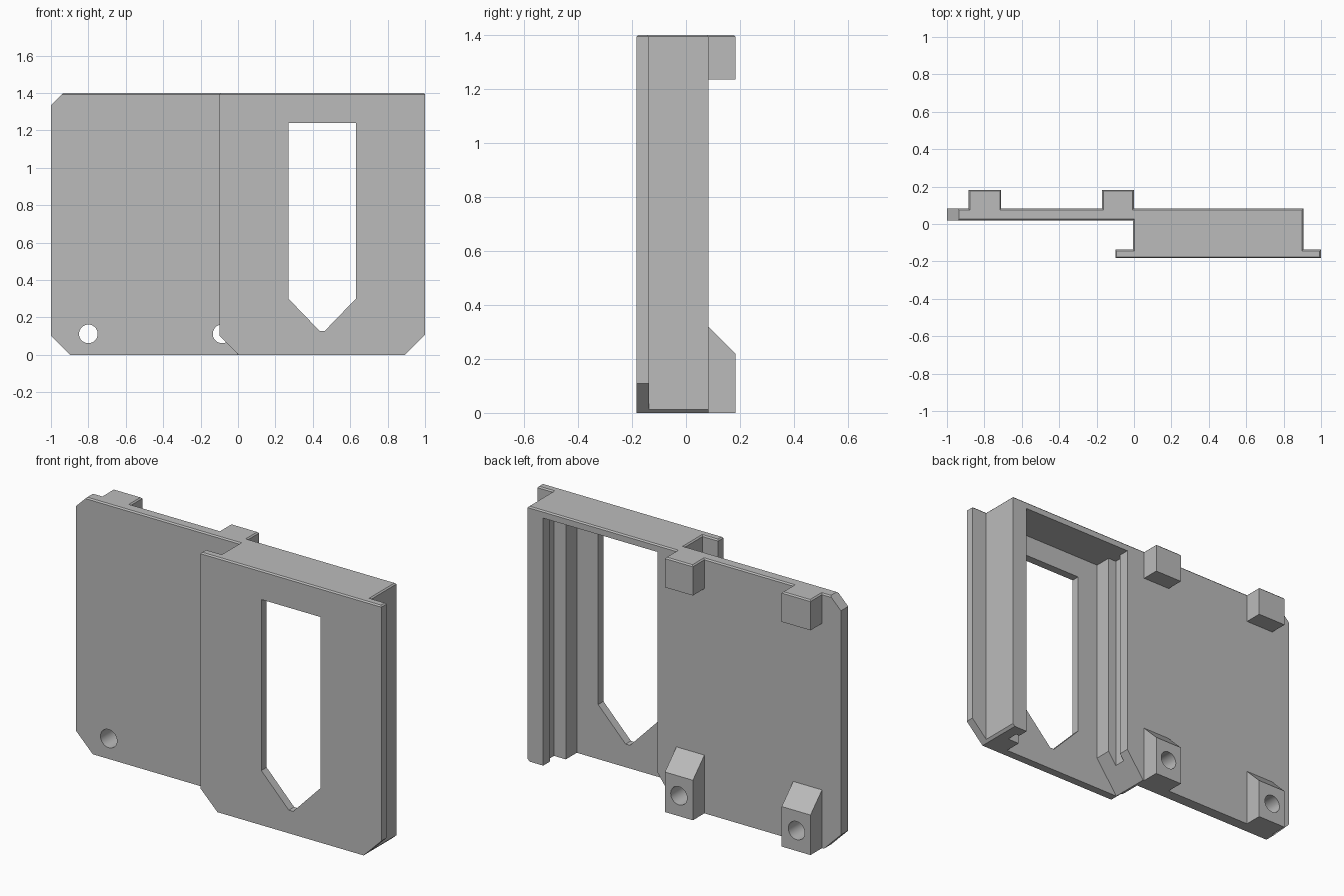
import bpy, bmesh, math
from mathutils import Vector

if "Cube" in bpy.data.objects:
    bpy.data.objects.remove(bpy.data.objects["Cube"], do_unlink=True)

grey = bpy.data.materials.new("plain_grey")
grey.use_nodes = True
grey.diffuse_color = (0.5, 0.5, 0.5, 1)
grey.node_tree.nodes["Principled BSDF"].inputs["Base Color"].default_value = (0.5, 0.5, 0.5, 1)

# axis -> where the two profile coordinates and the extrusion go
PLACE = {"x": lambda a, b, d: (d, a, b),
         "y": lambda a, b, d: (a, d, b),
         "z": lambda a, b, d: (a, b, d)}


def prism(name, axis, profile, start, end):
    """Extrude a flat profile along an axis."""
    place = PLACE[axis]
    bm = bmesh.new()
    face = bm.faces.new([bm.verts.new(place(a, b, start)) for a, b in profile])
    ext = bmesh.ops.extrude_face_region(bm, geom=[face])
    shift = Vector(place(0, 0, end - start))
    bmesh.ops.translate(bm, vec=shift, verts=[g for g in ext["geom"] if isinstance(g, bmesh.types.BMVert)])
    bmesh.ops.recalc_face_normals(bm, faces=bm.faces)
    mesh = bpy.data.meshes.new(name)
    bm.to_mesh(mesh)
    bm.free()
    mesh.materials.append(grey)
    obj = bpy.data.objects.new(name, mesh)
    bpy.context.collection.objects.link(obj)
    return obj


def rect(a0, a1, b0, b1):
    return [(a0, b0), (a1, b0), (a1, b1), (a0, b1)]


def combine(target, tool, operation):
    """Apply a boolean and discard the tool."""
    mod = target.modifiers.new(operation, "BOOLEAN")
    mod.operation, mod.solver, mod.object = operation, "EXACT", tool
    bpy.context.view_layer.objects.active = target
    bpy.ops.object.modifier_apply(modifier=mod.name)
    bpy.data.objects.remove(tool, do_unlink=True)


TOP, BACK, FRONT, FLOOR = 1.4, 0.083, -0.183, -0.137
LIP, LEDGE = 0.022, -0.042

# Cross-section: front plate with flanges, grooved side walls, side plate
section = [(-0.1, FRONT), (1, FRONT), (1, FLOOR), (0.905, FLOOR), (0.905, BACK),
           (0.81, BACK), (0.81, LIP), (0.832, LIP), (0.832, LEDGE), (0.76, LEDGE), (0.76, FLOOR),
           (0.14, FLOOR), (0.14, LEDGE), (0.09, LEDGE), (0.09, LIP), (0.115, LIP), (0.115, BACK),
           (-1, BACK), (-1, 0.02), (-0.005, 0.02), (-0.005, FLOOR), (-0.1, FLOOR)]
body = prism("bracket_body", "z", section, 0, TOP)

# Roof closing the pocket
combine(body, prism("roof", "z", rect(0.05, 0.87, -0.16, BACK), 1.36, TOP), "UNION")

# Rear posts, upper square and lower sloped
for x0, x1 in ((-0.885, -0.71), (-0.17, 0.0)):
    combine(body, prism("upper_post", "x", rect(0.05, 0.183, 1.235, TOP), x0, x1), "UNION")
    slope = [(0.05, 0), (0.183, 0), (0.183, 0.22), (BACK, 0.32), (0.05, 0.32)]
    combine(body, prism("lower_post", "x", slope, x0, x1), "UNION")

# Screw holes through the lower posts
for x in (-0.8, -0.085):
    ring = [(x + 0.05 * math.cos(i * math.tau / 32), 0.112 + 0.05 * math.sin(i * math.tau / 32))
            for i in range(32)]
    combine(body, prism("hole_cutter", "y", ring, -0.05, 0.3), "DIFFERENCE")

# Pointed window in the front plate
window = [(0.27, 1.24), (0.27, 0.3), (0.437, 0.127), (0.463, 0.127), (0.63, 0.3), (0.63, 1.24)]
combine(body, prism("window_cutter", "y", window, -0.3, -0.1), "DIFFERENCE")

# Corner chamfers: (corner x, inward direction, corner z, upward direction, size, y range)
for x, sx, z, sz, size, y0, y1 in ((-1, 1, 0, 1, 0.103, 0, 0.12),
                                   (-1, 1, TOP, -1, 0.065, 0, 0.12),
                                   (-0.1, 1, 0, 1, 0.103, -0.3, -0.1),
                                   (1, -1, 0, 1, 0.108, -0.3, 0.3)):
    e = 0.05
    corner = [(x - sx * e, z - sz * e), (x + sx * (size + e), z - sz * e), (x - sx * e, z + sz * (size + e))]
    combine(body, prism("chamfer_cutter", "y", corner, y0, y1), "DIFFERENCE")

# Sloped lead-in at the foot of the inner side wall
lead = [(0.0, -0.01), (0.16, -0.01), (0.16, 0.21)]
combine(body, prism("lead_in_cutter", "y", lead, FLOOR, 0.12), "DIFFERENCE")

# Fine bevel around the top rim
bm = bmesh.new()
bm.from_mesh(body.data)
bmesh.ops.remove_doubles(bm, verts=bm.verts, dist=0.0002)
bmesh.ops.dissolve_limit(bm, angle_limit=0.01, verts=bm.verts, edges=bm.edges)
rim = [e for e in bm.edges
       if all(v.co.z > TOP - 0.001 for v in e.verts)
       and any(abs(f.normal.z) < 0.1 for f in e.link_faces)]
bmesh.ops.bevel(bm, geom=rim, offset=0.007, segments=1, affect="EDGES", clamp_overlap=True)
bmesh.ops.recalc_face_normals(bm, faces=bm.faces)
bm.to_mesh(body.data)
bm.free()
body.data.materials.clear()
body.data.materials.append(grey)
for p in body.data.polygons:
    p.material_index = 0

# Keep flat faces crisp and holes smooth
bpy.ops.object.select_all(action="DESELECT")
body.select_set(True)
bpy.context.view_layer.objects.active = body
bpy.ops.object.shade_smooth_by_angle(angle=math.radians(25))
